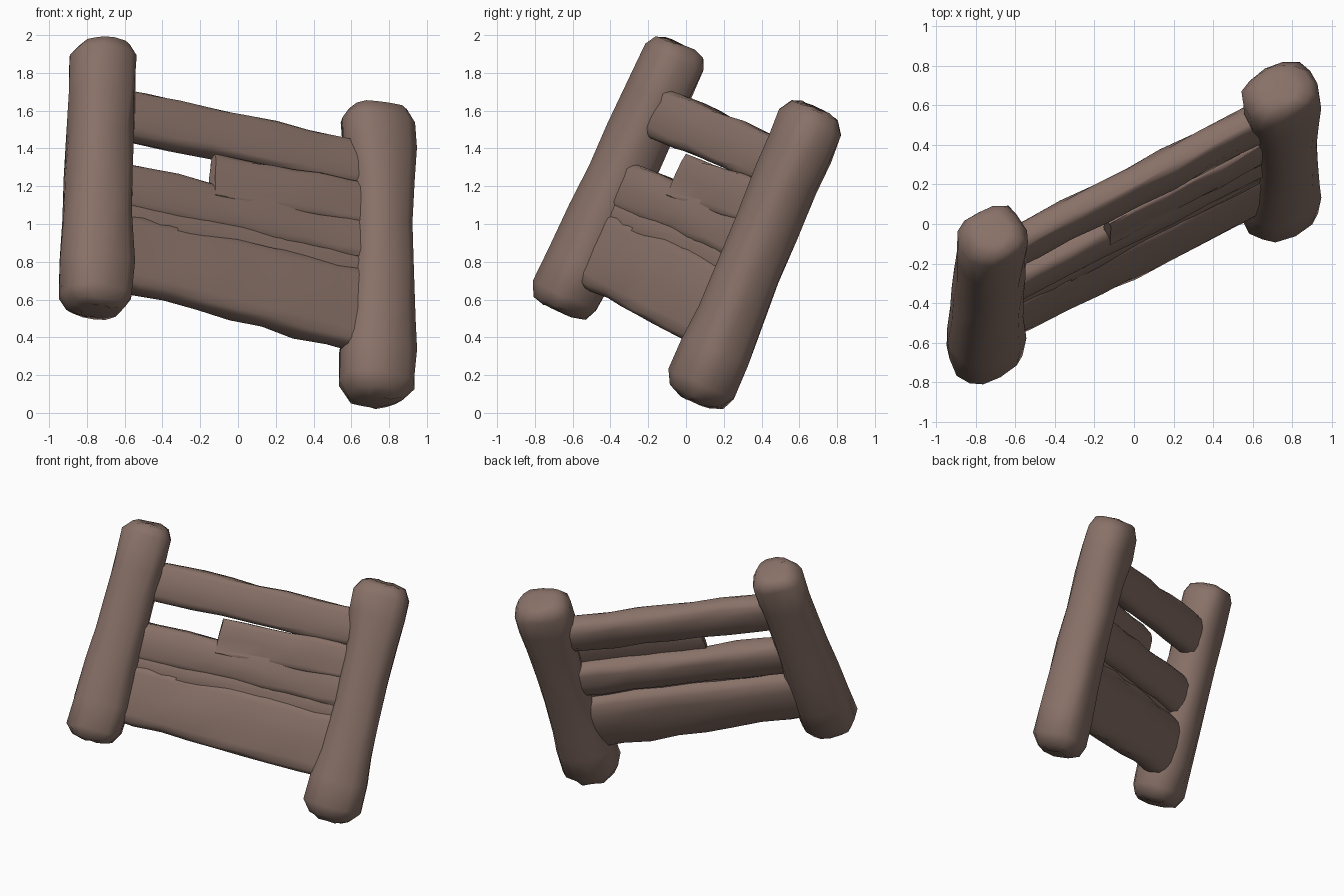
import bpy, bmesh, math, random
from mathutils import Vector

random.seed(4)
if "Cube" in bpy.data.objects:
    bpy.data.objects.remove(bpy.data.objects["Cube"])

# One warm brown for all the wood
wood = bpy.data.materials.new("brown wood")
wood.use_nodes = True
colour = (0.25, 0.167, 0.138, 1)
wood.diffuse_color = colour
wood.node_tree.nodes["Principled BSDF"].inputs["Base Color"].default_value = colour

# Tilted frame of the fence: along the rails, up the posts, towards the back
LEFT_FOOT = Vector((-0.755, -0.665, 0.555))
ALONG = Vector((0.876, 0.438, -0.207)).normalized()
UP = Vector((0.03, 0.41, 0.91)).normalized()
BACK = UP.cross(ALONG).normalized()


def on_frame(s, t, d=0):
    return LEFT_FOOT + ALONG * s + UP * t + BACK * d


def log(name, rings, side, front_power, back_power, rough, sides=14):
    """Loft rounded rings of (centre, half width, half depth) into a hewn log."""
    bm = bmesh.new()
    loops = []
    for centre, width, depth in rings:
        loop = []
        for i in range(sides):
            a = 2 * math.pi * (i + 0.5) / sides
            c, s = math.cos(a), math.sin(a)
            power = back_power if s > 0 else front_power
            x = math.copysign(abs(c) ** (2 / power), c) * width
            y = math.copysign(abs(s) ** (2 / power), s) * depth
            wobble = Vector([random.uniform(-rough, rough) for _ in range(3)])
            loop.append(bm.verts.new(centre + side * x + BACK * y + wobble))
        loops.append(loop)
    for low, high in zip(loops, loops[1:]):
        for i in range(sides):
            j = (i + 1) % sides
            bm.faces.new((low[i], low[j], high[j], high[i]))
    bm.faces.new(loops[0][::-1])
    bm.faces.new(loops[-1])
    bmesh.ops.recalc_face_normals(bm, faces=bm.faces)
    mesh = bpy.data.meshes.new(name)
    bm.to_mesh(mesh)
    bm.free()
    mesh.materials.append(wood)
    obj = bpy.data.objects.new(name, mesh)
    bpy.context.collection.objects.link(obj)
    bpy.ops.object.select_all(action="DESELECT")
    obj.select_set(True)
    bpy.context.view_layer.objects.active = obj
    bpy.ops.object.shade_smooth_by_angle(angle=math.radians(60))


def post(name, foot, head, profile, bow):
    """Post with worn ends; profile lists (fraction, half width, half depth)."""
    foot, head = Vector(foot), Vector(head)
    rings = []
    for f, w, d in profile:
        shift = Vector((bow * math.sin(math.pi * f), 0, 0))
        rings.append((foot.lerp(head, f) + shift, w, d))
    log(name, rings, ALONG, 2.5, 2.5, 0.007)


def rail(name, start, end, t0, t1, h0, h1, depth, offset, steps=9):
    """Rail, flat in front and round behind, with its height blended along it."""
    rings = []
    for i in range(steps):
        f = i / (steps - 1)
        k = random.uniform(0.97, 1.03)
        centre = on_frame(start + (end - start) * f, t0 + (t1 - t0) * f, offset)
        rings.append((centre, (h0 + (h1 - h0) * f) * k, depth * k))
    log(name, rings, UP, 4.5, 2.6, 0.008)


# Two upright posts
post("right_post", (-0.755, -0.675, 0.54), (-0.71, -0.03, 1.95),
     [(0, .08, .08), (.012, .145, .14), (.055, .19, .17), (.18, .195, .175),
      (.35, .185, .172), (.5, .175, .168), (.65, .17, .162), (.8, .173, .158),
      (.95, .173, .158), (.99, .13, .135), (1, .08, .08)], -0.005)
post("left_post", (0.73, 0.045, 0.06), (0.74, 0.69, 1.615),
     [(0, .08, .08), (.015, .145, .14), (.06, .2, .175), (.17, .2, .172),
      (.28, .18, .168), (.45, .168, .165), (.6, .168, .163), (.75, .175, .16),
      (.86, .197, .16), (.95, .197, .155), (.99, .15, .125), (1, .08, .08)], 0.02)

# Three cross rails
rail("top_rail", 0.05, 1.62, 1.155, 1.185, 0.137, 0.13, 0.08, 0.02)
rail("middle_rail", 0.05, 1.62, 0.725, 0.765, 0.135, 0.135, 0.085, 0.02)
rail("bottom_rail", 0.05, 1.62, 0.365, 0.36, 0.205, 0.235, 0.095, 0.03)

# Splintered board that fills the upper gap, and the filled seam below
rail("gap_board", 0.66, 1.62, 0.895, 0.95, 0.125, 0.125, 0.035, -0.035, 7)
rail("seam_filler", 0.1, 1.62, 0.58, 0.61, 0.07, 0.07, 0.04, -0.01, 7)
